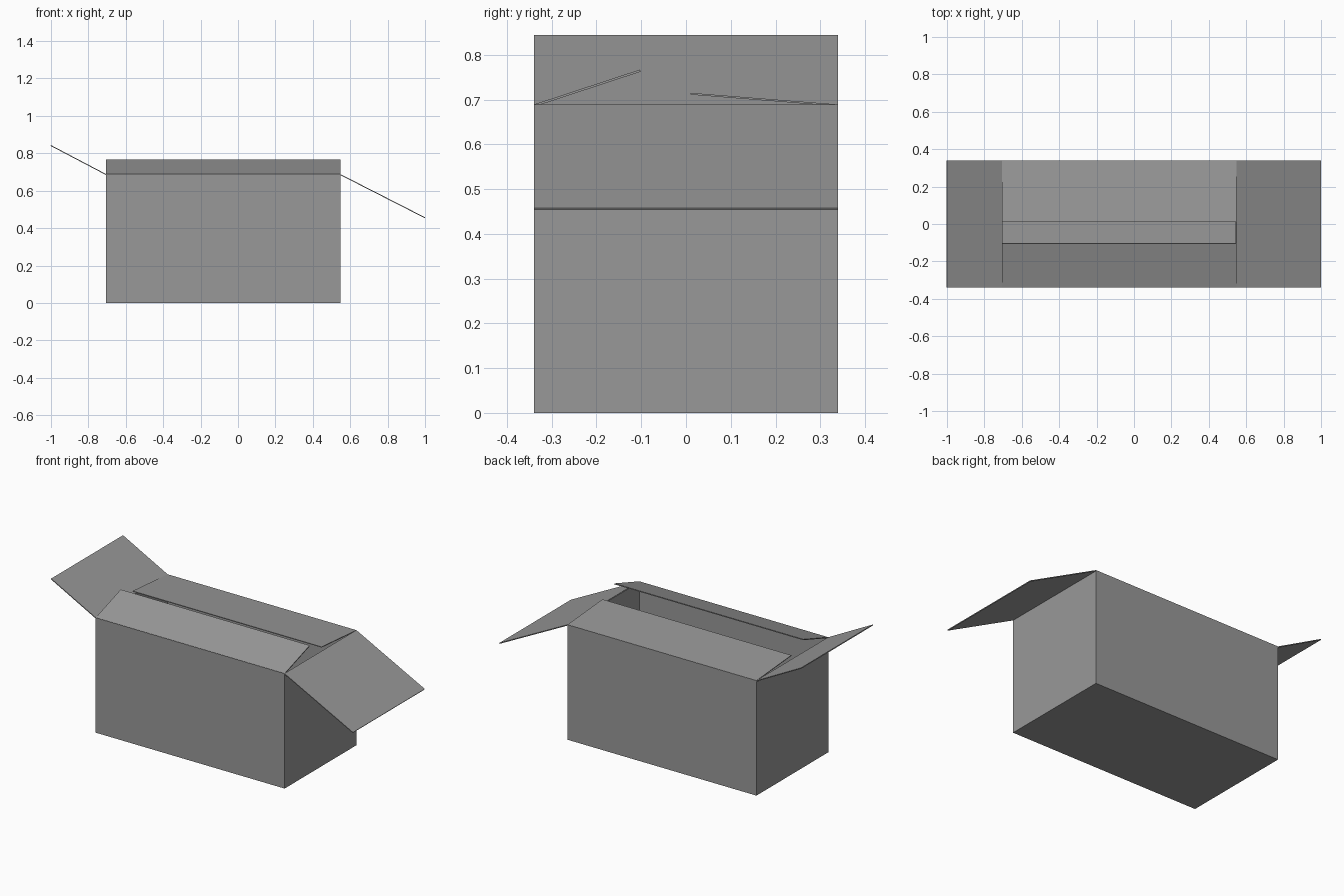
import bpy, bmesh
from mathutils import Vector

if "Cube" in bpy.data.objects:
    bpy.data.objects.remove(bpy.data.objects["Cube"])

X0, X1, Y, H = -0.705, 0.547, 0.34, 0.687   # box extents
T = 0.005                                   # cardboard thickness

# Dark grey board
board = bpy.data.materials.new("dark_board")
board.diffuse_color = (0.316, 0.316, 0.316, 1)
board.use_nodes = True
board.node_tree.nodes["Principled BSDF"].inputs["Base Color"].default_value = board.diffuse_color


def make_object(name, bm):
    bmesh.ops.recalc_face_normals(bm, faces=bm.faces[:])
    mesh = bpy.data.meshes.new(name)
    bm.to_mesh(mesh)
    bm.free()
    mesh.materials.append(board)
    obj = bpy.data.objects.new(name, mesh)
    bpy.context.collection.objects.link(obj)
    return obj


def flap(name, hinge_a, hinge_b, reach, thickness):
    """Closed flat board from a hinge line, reaching out along a vector."""
    a, b, r = Vector(hinge_a), Vector(hinge_b), Vector(reach)
    n = (b - a).cross(r).normalized() * thickness
    if n.z > 0:
        n = -n
    bm = bmesh.new()
    bmesh.ops.create_cube(bm, size=1)
    for v in bm.verts:
        u, w, d = v.co + Vector((0.5, 0.5, 0.5))
        v.co = a + (b - a) * u + r * w + n * d
    return make_object(name, bm)


# Box body: block with the top pushed down to leave thin walls and a floor
bm = bmesh.new()
bmesh.ops.create_cube(bm, size=1)
for v in bm.verts:
    v.co = ((X1 if v.co.x > 0 else X0), (Y if v.co.y > 0 else -Y),
            (H if v.co.z > 0 else 0))
top = max(bm.faces, key=lambda f: f.calc_center_median().z)
bmesh.ops.inset_individual(bm, faces=[top], thickness=T)
ext = bmesh.ops.extrude_discrete_faces(bm, faces=[top])
floor = ext["faces"][0]
bmesh.ops.translate(bm, verts=floor.verts[:], vec=(0, 0, T - H))
make_object("box_body", bm)

# Four open flaps hinged on the rim
e = 0.002
flap("left_flap", (X0, -Y, H + e), (X0, Y, H + e), (-0.295, 0, 0.155), T)
flap("right_flap", (X1, -Y, H + e), (X1, Y, H + e), (0.453, 0, -0.231), T)
flap("front_flap", (X0, -Y, H + e), (X1, -Y, H + e), (0, 0.237, 0.078), T)
flap("back_flap", (X0, Y, H + e), (X1, Y, H + e), (0, -0.33, 0.026), 0.004)
